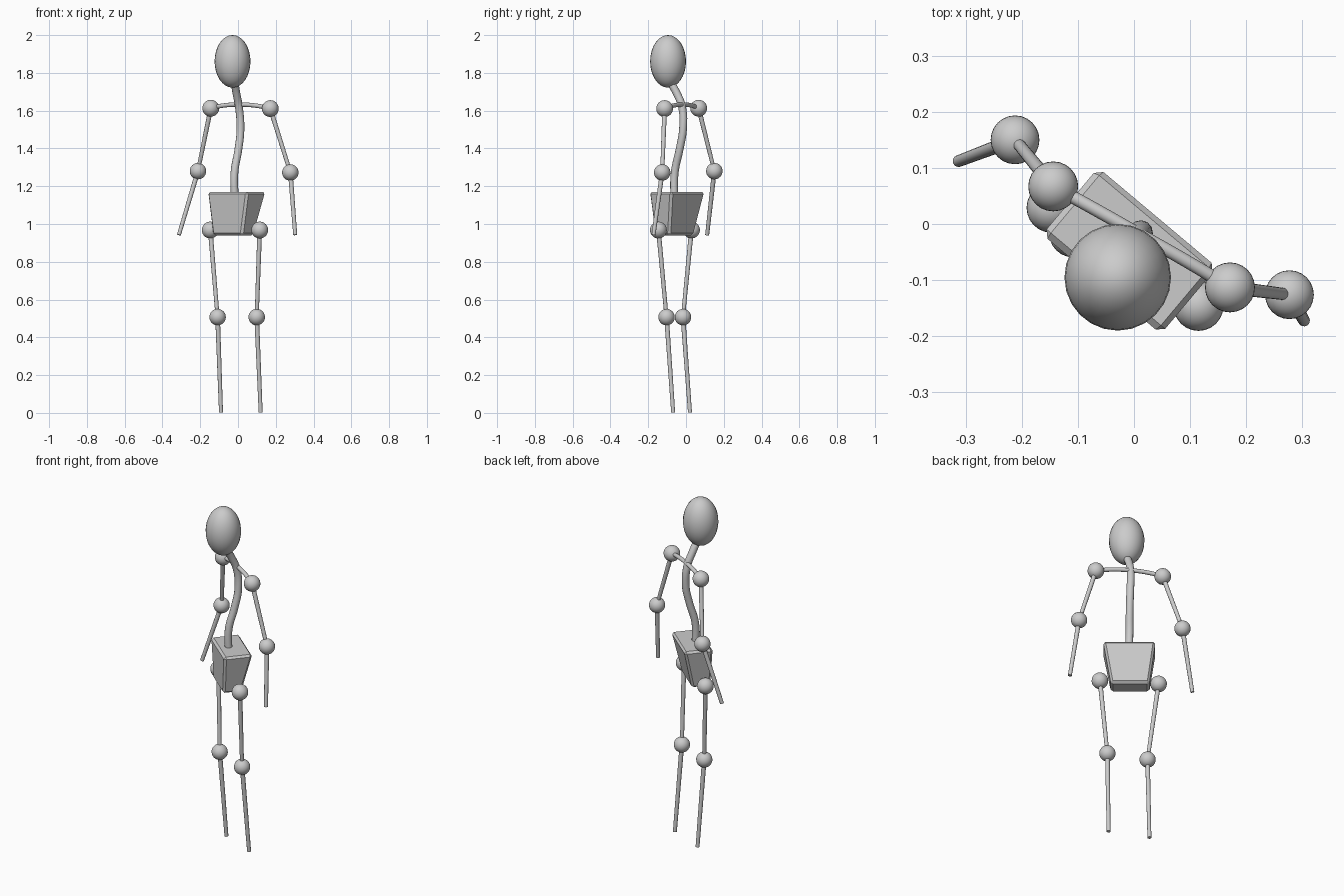
import bpy
import bmesh
import math
from mathutils import Vector, Matrix

if "Cube" in bpy.data.objects:
    bpy.data.objects.remove(bpy.data.objects["Cube"])


def smooth(obj):
    bpy.ops.object.select_all(action='DESELECT')
    obj.select_set(True)
    bpy.context.view_layer.objects.active = obj
    bpy.ops.object.shade_smooth_by_angle(angle=math.radians(40))


def ball(name, loc, size):
    bpy.ops.mesh.primitive_uv_sphere_add(segments=24, ring_count=16, radius=1, location=loc)
    obj = bpy.context.object
    obj.name = name
    obj.scale = size
    smooth(obj)
    return obj


def rod(name, a, b, r1=0.0125, r2=0.0105):
    a, b = Vector(a), Vector(b)
    d = b - a
    bpy.ops.mesh.primitive_cone_add(vertices=16, radius1=r1, radius2=r2, depth=d.length,
                                    location=(a + b) / 2)
    obj = bpy.context.object
    obj.name = name
    obj.rotation_euler = d.to_track_quat('Z', 'Y').to_euler()
    smooth(obj)
    return obj


def tube(name, pts, radius):
    cu = bpy.data.curves.new(name, 'CURVE')
    cu.dimensions = '3D'
    cu.bevel_depth = radius
    cu.bevel_resolution = 4
    cu.resolution_u = 6
    cu.use_fill_caps = True
    sp = cu.splines.new('BEZIER')
    sp.bezier_points.add(len(pts) - 1)
    for bp, p in zip(sp.bezier_points, pts):
        bp.co = p
        bp.handle_left_type = bp.handle_right_type = 'AUTO'
    obj = bpy.data.objects.new(name, cu)
    bpy.context.collection.objects.link(obj)
    bpy.ops.object.select_all(action='DESELECT')
    obj.select_set(True)
    bpy.context.view_layer.objects.active = obj
    bpy.ops.object.convert(target='MESH')
    smooth(bpy.context.object)


# Head
ball("head", (-0.029, -0.095, 1.861), (0.095, 0.095, 0.139))

# Spine and neck, then the shoulder bar
tube("spine", [(-0.016, -0.062, 1.12), (-0.019, -0.06, 1.27), (0.002, -0.034, 1.395),
               (0.013, -0.016, 1.5), (0.005, -0.021, 1.62), (-0.008, -0.048, 1.69),
               (-0.02, -0.088, 1.76)], 0.0205)
tube("collar_bar", [(-0.144, 0.067, 1.613), (-0.08, 0.032, 1.627), (0.014, -0.021, 1.632),
                    (0.1, -0.07, 1.626), (0.171, -0.113, 1.611)], 0.0115)

# Pelvis: turned, tapered block with chamfered edges
bm = bmesh.new()
turn = Matrix.Rotation(math.radians(-40), 3, 'Z')
rings = []
for cx, cy, z, w, d in [(-0.025, -0.062, 0.94, 0.205, 0.103), (-0.007, -0.047, 1.17, 0.28, 0.158)]:
    rings.append([bm.verts.new(Vector((cx, cy, z)) + turn @ Vector((sx * w / 2, sy * d / 2, 0)))
                  for sx, sy in [(-1, -1), (1, -1), (1, 1), (-1, 1)]])
low, high = rings
bm.faces.new(low[::-1])
bm.faces.new(high)
for i in range(4):
    j = (i + 1) % 4
    bm.faces.new((low[i], low[j], high[j], high[i]))
bmesh.ops.bevel(bm, geom=bm.edges[:], offset=0.012, segments=1, affect='EDGES')
me = bpy.data.meshes.new("pelvis")
bm.to_mesh(me)
bm.free()
bpy.context.collection.objects.link(bpy.data.objects.new("pelvis", me))

# Limbs: a ball at the two upper joints, rods between joints down to the tip
limbs = {
    ("right_arm", "shoulder", "elbow"):
        [(-0.144, 0.067, 1.613), (-0.212, 0.150, 1.280), (-0.313, 0.112, 0.942)],
    ("left_arm", "shoulder", "elbow"):
        [(0.171, -0.113, 1.611), (0.277, -0.126, 1.273), (0.303, -0.172, 0.942)],
    ("right_leg", "hip", "knee"):
        [(-0.147, 0.029, 0.968), (-0.108, -0.016, 0.507), (-0.090, 0.021, 0.002)],
    ("left_leg", "hip", "knee"):
        [(0.115, -0.146, 0.968), (0.099, -0.103, 0.507), (0.120, -0.068, 0.002)],
}
for (limb, upper, lower), (a, b, c) in limbs.items():
    ball(f"{limb}_{upper}", a, (0.0445,) * 3)
    ball(f"{limb}_{lower}", b, (0.0435,) * 3)
    rod(f"{limb}_upper", a, b)
    rod(f"{limb}_lower", b, c)
